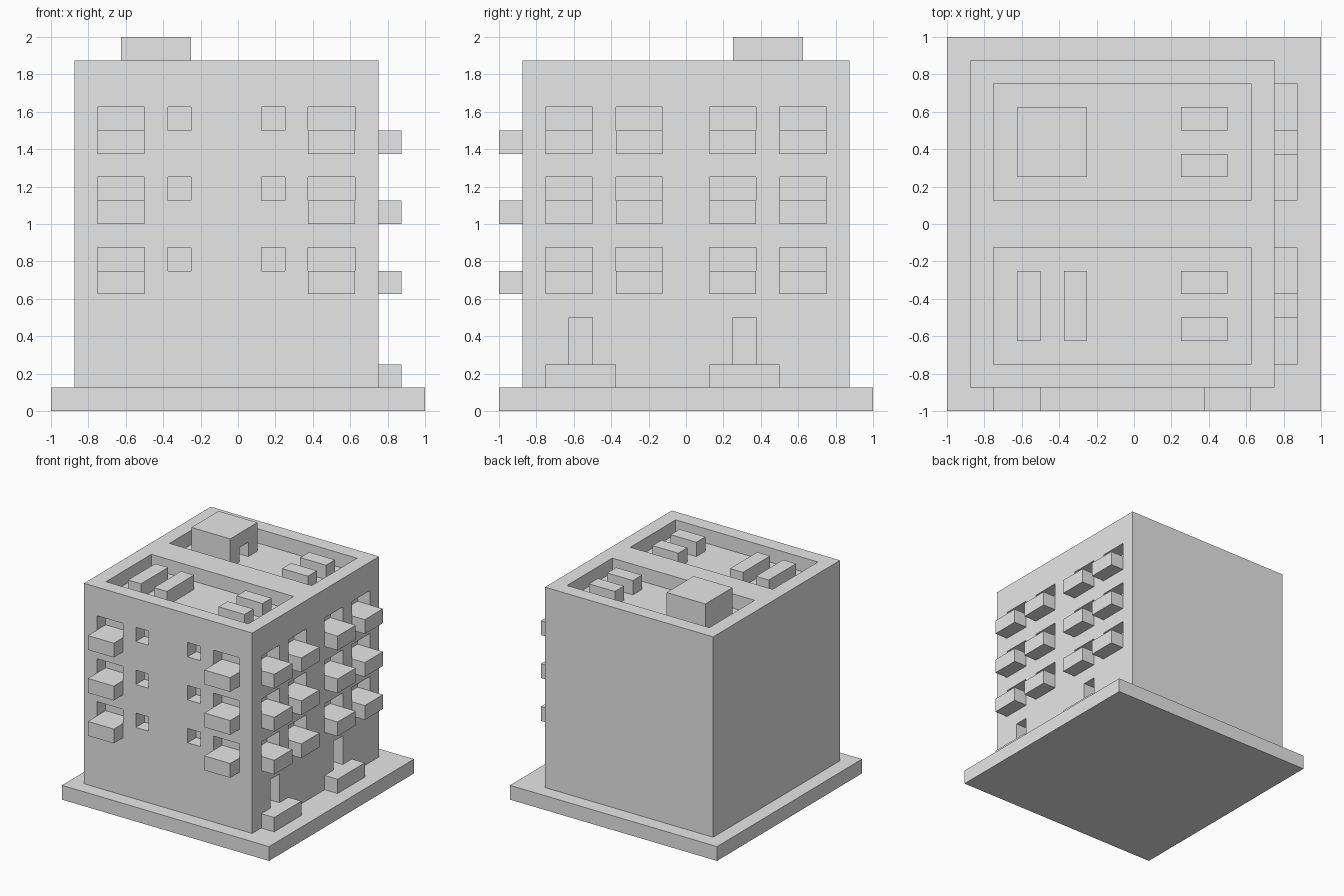
import bpy
import bmesh
from mathutils import Matrix, Vector

if "Cube" in bpy.data.objects:
    bpy.data.objects.remove(bpy.data.objects["Cube"])

grey = bpy.data.materials.new("plain grey")
grey.use_nodes = True
grey.diffuse_color = (0.8, 0.8, 0.8, 1)
grey.node_tree.nodes["Principled BSDF"].inputs["Base Color"].default_value = (0.8, 0.8, 0.8, 1)

U = 0.125   # building module
D = 0.12    # depth of window and door openings


def boxes(name, extents):
    """One object made of boxes, each given as (x0, x1, y0, y1, z0, z1)."""
    bm = bmesh.new()
    for x0, x1, y0, y1, z0, z1 in extents:
        centre = Vector((x0 + x1, y0 + y1, z0 + z1)) / 2
        size = Matrix.Diagonal((x1 - x0, y1 - y0, z1 - z0, 1))
        bmesh.ops.create_cube(bm, size=1, matrix=Matrix.Translation(centre) @ size)
    mesh = bpy.data.meshes.new(name)
    bm.to_mesh(mesh)
    bm.free()
    mesh.materials.append(grey)
    obj = bpy.data.objects.new(name, mesh)
    bpy.context.collection.objects.link(obj)
    return obj


def carve(target, extents):
    """Cut boxes out of the target."""
    cutter = boxes(target.name + "_cutter", extents)
    cutter.hide_render = True
    mod = target.modifiers.new("openings", 'BOOLEAN')
    mod.operation = 'DIFFERENCE'
    mod.solver = 'EXACT'
    mod.object = cutter
    bpy.context.view_layer.objects.active = target
    bpy.ops.object.modifier_apply(modifier=mod.name)
    bpy.data.objects.remove(cutter)


FRONT, SIDE = -7 * U, 6 * U
ROOF, FLOOR = 15 * U, 14 * U
OUT = 0.05  # cutter overshoot

# Ground slab and main block
boxes("ground_slab", [(-1, 1, -1, 1, 0, U)])
block = boxes("building_block", [(-7 * U, SIDE, FRONT, 7 * U, U, ROOF)])

openings, front_balconies, side_balconies = [], [], []

# Three storeys of windows and balconies
for sill in (6 * U, 9 * U, 12 * U):
    top = sill + U
    for x in (-6 * U, 3 * U):
        openings.append((x, x + 2 * U, FRONT - OUT, FRONT + D, sill, top))
        front_balconies.append((x, x + 2 * U, FRONT - U, FRONT, sill - U, sill))
    for x in (-3 * U, U):
        openings.append((x, x + U, FRONT - OUT, FRONT + D, sill, top))
    for y in (-6 * U, -3 * U, U, 4 * U):
        openings.append((SIDE - D, SIDE + OUT, y, y + 2 * U, sill, top))
        side_balconies.append((SIDE, SIDE + U, y, y + 2 * U, sill - U, sill))

# Ground floor doors
for y in (-5 * U, 2 * U):
    openings.append((SIDE - D, SIDE + OUT, y, y + U, 2 * U, 4 * U))

# Sunken roof terraces
for y in (-6 * U, U):
    openings.append((-6 * U, 5 * U, y, y + 5 * U, FLOOR, ROOF + OUT))

carve(block, openings)
boxes("front_balconies", front_balconies)
boxes("side_balconies", side_balconies)
boxes("door_steps", [(SIDE, SIDE + U, y, y + 3 * U, U, 2 * U) for y in (-6 * U, U)])

# Roof hut with a doorway
hut = boxes("roof_hut", [(-5 * U, -2 * U, 2 * U, 5 * U, FLOOR, 16 * U)])
carve(hut, [(-2 * U - D, -2 * U + OUT, 3 * U, 4 * U, FLOOR - OUT, ROOF)])

# Roof vents
boxes("long_roof_vents", [(x, x + U, -5 * U, -2 * U, FLOOR, ROOF) for x in (-5 * U, -3 * U)])
boxes("short_roof_vents", [(2 * U, 4 * U, y, y + U, FLOOR, ROOF)
                           for y in (-5 * U, -3 * U, 2 * U, 4 * U)])
